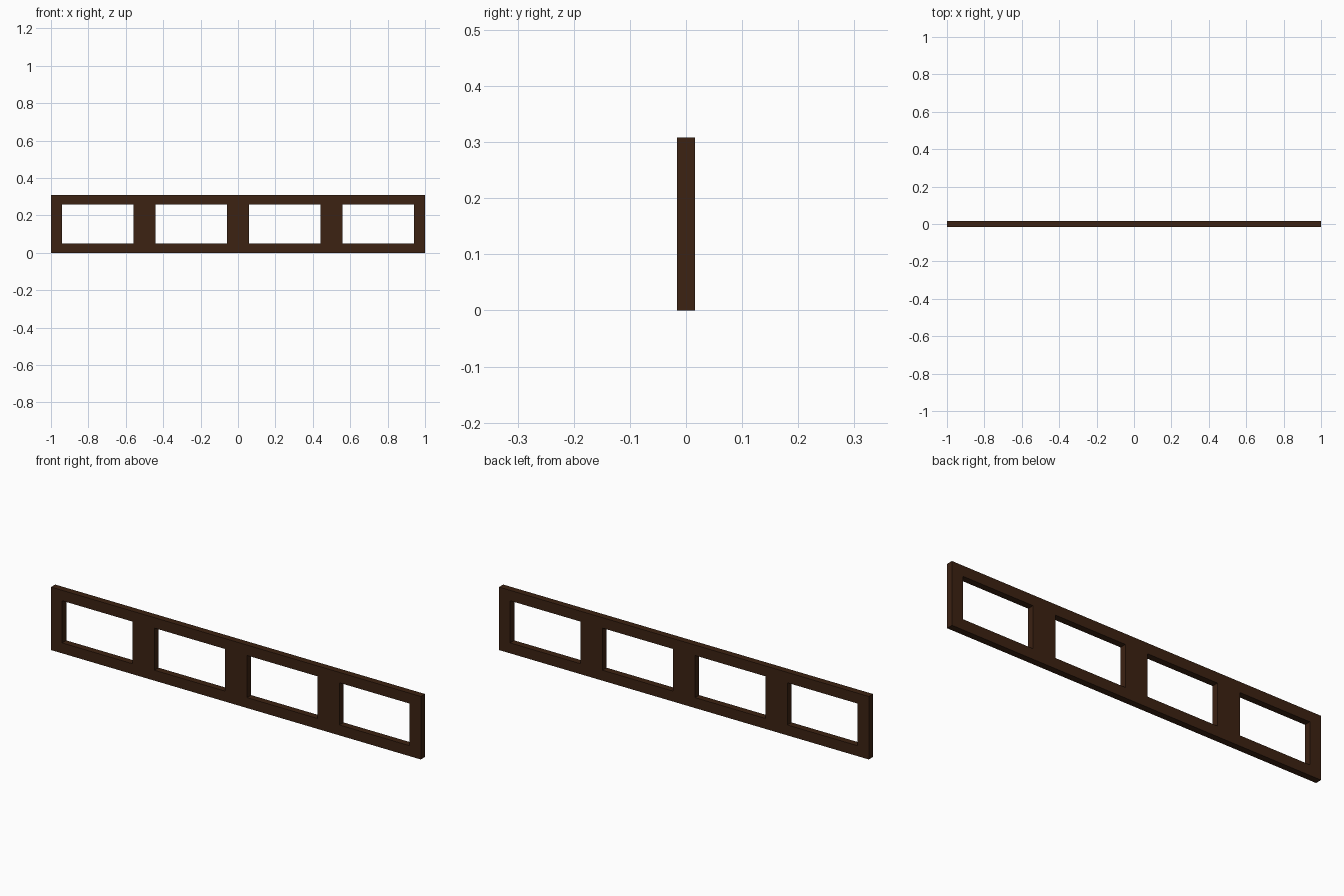
import bpy, bmesh

if "Cube" in bpy.data.objects:
    bpy.data.objects.remove(bpy.data.objects["Cube"])

BAYS, BAY_W, BORDER = 4, 0.5, 0.06
HEIGHT, RAIL, DEPTH = 0.308, 0.051, 0.032

# Grid lines: outer edges plus both sides of every opening
xs = [-1.0]
for i in range(BAYS):
    left = -1.0 + i * BAY_W
    xs += [left + BORDER, left + BAY_W - BORDER]
xs.append(1.0)
zs = [0.0, RAIL, HEIGHT - RAIL, HEIGHT]

# Front face of the frame, leaving the openings empty
bm = bmesh.new()
grid = [[bm.verts.new((x, -DEPTH / 2, z)) for z in zs] for x in xs]
for i in range(len(xs) - 1):
    for j in range(3):
        if j == 1 and i % 2 == 1:
            continue
        bm.faces.new((grid[i][j], grid[i + 1][j], grid[i + 1][j + 1], grid[i][j + 1]))

# Extrude a closed solid towards the back
front = bm.faces[:]
ext = bmesh.ops.extrude_face_region(bm, geom=front, use_keep_orig=True)
moved = [g for g in ext["geom"] if isinstance(g, bmesh.types.BMVert)]
bmesh.ops.translate(bm, verts=moved, vec=(0, DEPTH, 0))
bmesh.ops.recalc_face_normals(bm, faces=bm.faces)

mesh = bpy.data.meshes.new("window_frame")
bm.to_mesh(mesh)
bm.free()
frame = bpy.data.objects.new("window_frame", mesh)
bpy.context.collection.objects.link(frame)

# Dark brown wood
wood = bpy.data.materials.new("dark_wood")
wood.diffuse_color = (0.045, 0.016, 0.006, 1)
wood.use_nodes = True
wood.node_tree.nodes["Principled BSDF"].inputs["Base Color"].default_value = wood.diffuse_color
mesh.materials.append(wood)
